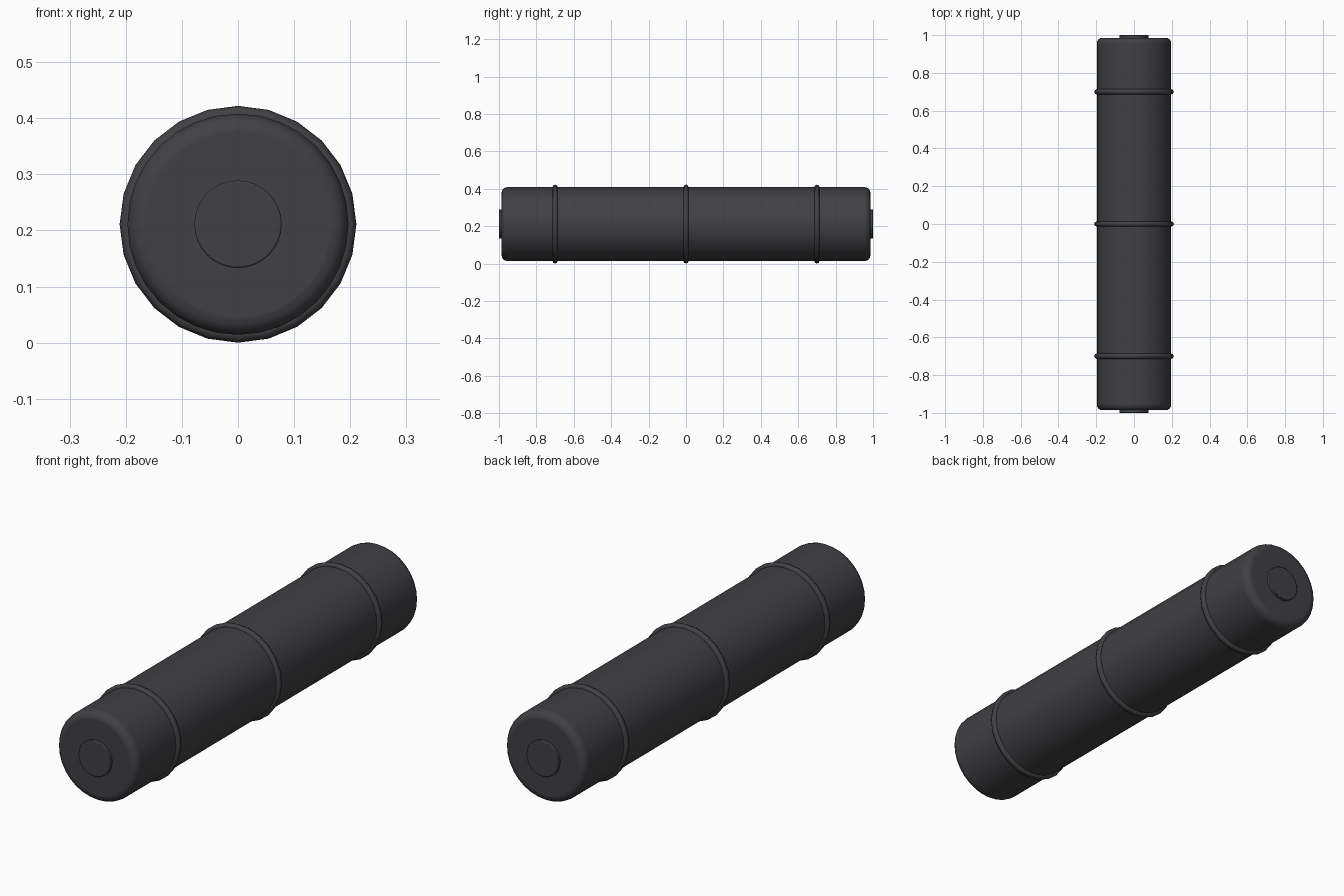
import bpy
import math

cube = bpy.data.objects.get("Cube")
if cube:
    bpy.data.objects.remove(cube, do_unlink=True)

CENTER_Z = 0.211
ALONG_Y = (math.pi / 2, 0, 0)


def make_material(name, color):
    mat = bpy.data.materials.new(name)
    mat.use_nodes = True
    mat.diffuse_color = color
    bsdf = mat.node_tree.nodes["Principled BSDF"]
    bsdf.inputs["Base Color"].default_value = color
    bsdf.inputs["Roughness"].default_value = 0.6
    return mat


charcoal = make_material("charcoal", (0.052, 0.052, 0.058, 1))


def finish(name, angle):
    obj = bpy.context.object
    obj.name = name
    obj.data.materials.append(charcoal)
    bpy.ops.object.shade_smooth_by_angle(angle=math.radians(angle))
    return obj


def cylinder(name, radius, length, y, bevel, segments):
    bpy.ops.mesh.primitive_cylinder_add(
        vertices=32, radius=radius, depth=length,
        location=(0, y, CENTER_Z), rotation=ALONG_Y)
    obj = finish(name, 40)
    mod = obj.modifiers.new("rounded rim", "BEVEL")
    mod.width = bevel
    mod.segments = segments
    mod.limit_method = "ANGLE"
    mod.angle_limit = math.radians(40)
    return obj


# Main tube with rounded ends
cylinder("body", 0.197, 1.972, 0, 0.03, 4)

# Low round button on each end
for name, side in (("front_cap", -1), ("back_cap", 1)):
    cylinder(name, 0.078, 0.04, side * 0.98, 0.003, 2)

# Three bands around the tube
for name, y in (("front_ring", -0.7), ("middle_ring", 0), ("back_ring", 0.7)):
    bpy.ops.mesh.primitive_torus_add(
        major_segments=24, minor_segments=8,
        major_radius=0.197, minor_radius=0.014,
        location=(0, y, CENTER_Z), rotation=ALONG_Y)
    finish(name, 60)
